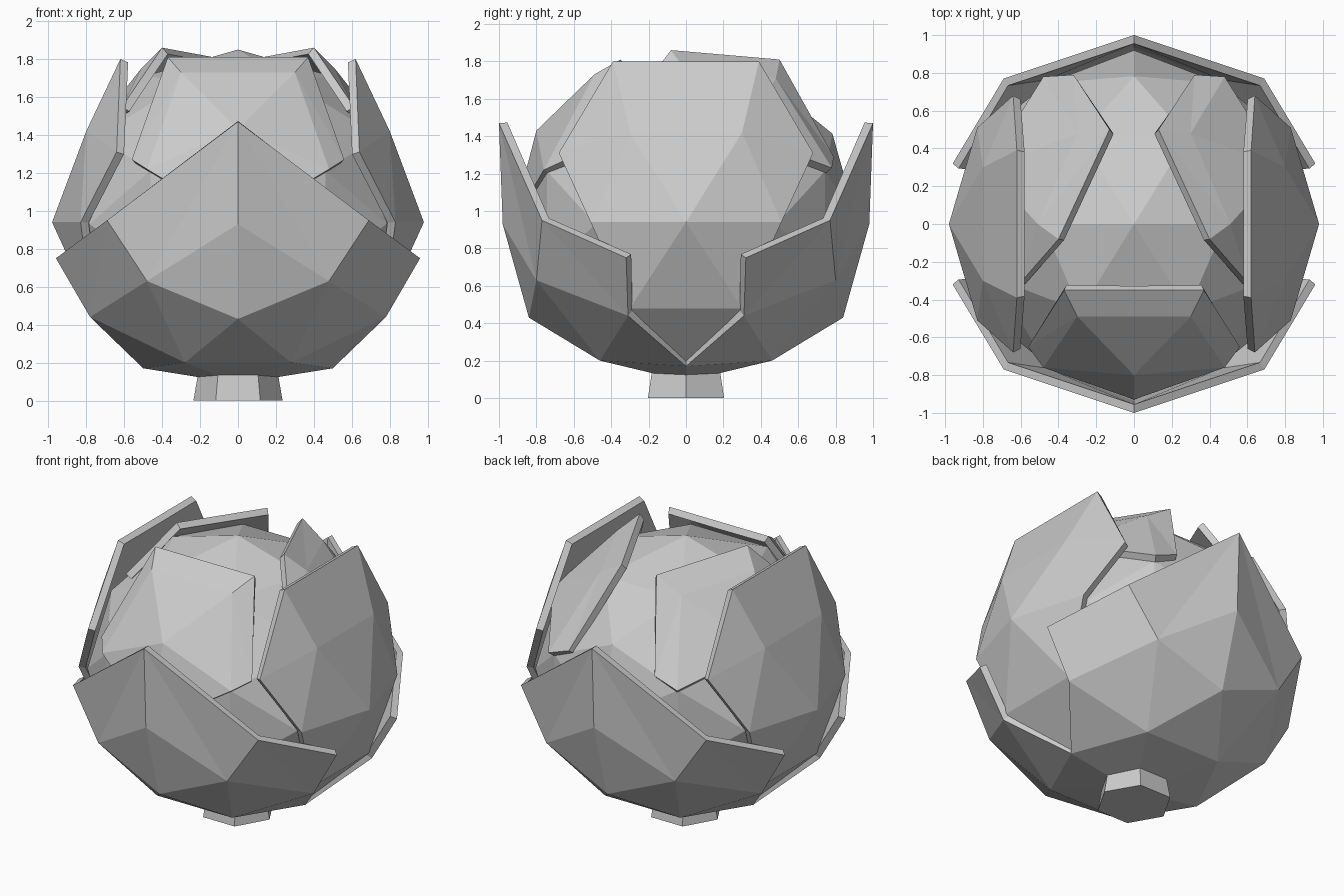
import bpy, bmesh, math
from mathutils import Matrix, Vector

if "Cube" in bpy.data.objects:
    bpy.data.objects.remove(bpy.data.objects["Cube"], do_unlink=True)

CENTRE = Vector((0, 0, 0.93))

grey = bpy.data.materials.new("plain_grey")
grey.use_nodes = True
grey.diffuse_color = (0.6, 0.6, 0.6, 1)
grey.node_tree.nodes["Principled BSDF"].inputs["Base Color"].default_value = (0.6, 0.6, 0.6, 1)


def make_object(name, bm):
    mesh = bpy.data.meshes.new(name)
    bm.to_mesh(mesh)
    bm.free()
    mesh.materials.append(grey)
    obj = bpy.data.objects.new(name, mesh)
    bpy.context.scene.collection.objects.link(obj)
    return obj


def leaf(name, points, faces, axis, turn=0, thickness=0.045):
    """Faceted half leaf, mirrored across an axis and thickened inward."""
    bm = bmesh.new()
    verts = {key: bm.verts.new(co) for key, co in points.items()}
    for word in faces.split():
        face = bm.faces.new([verts[key] for key in word])
        face.normal_update()
        if face.normal.dot(face.calc_center_median() - CENTRE) < 0:
            face.normal_flip()
    obj = make_object(name, bm)
    obj.rotation_euler.z = turn
    mirror = obj.modifiers.new("mirror", "MIRROR")
    mirror.use_axis = [axis == k for k in range(3)]
    solid = obj.modifiers.new("thickness", "SOLIDIFY")
    solid.thickness = thickness
    solid.offset = -1
    return obj


# Faceted core, flattened underneath
bm = bmesh.new()
bmesh.ops.create_icosphere(bm, subdivisions=2, radius=0.92,
                           matrix=Matrix.Rotation(-math.atan(2) / 2, 4, "Y"))
for v in bm.verts:
    if v.co.z < 0:
        v.co.z *= 0.85
    v.co += CENTRE
make_object("core", bm)

# Hexagonal stem
bm = bmesh.new()
bmesh.ops.create_cone(bm, cap_ends=True, segments=6, radius1=0.235, radius2=0.2,
                      depth=0.2, matrix=Matrix.Translation((0, 0, 0.1))
                      @ Matrix.Rotation(math.pi / 2, 4, "Z"))
# Put two stem corners on the x axis
widest = max(v.co.x for v in bm.verts)
if widest < 0.22:
    bmesh.ops.rotate(bm, verts=bm.verts, matrix=Matrix.Rotation(math.pi / 6, 3, "Z"))
make_object("stem", bm)

# Pointed outer leaves at front and back
outer = {
    "T": (0, -1, 1.47), "A": (0.69, -0.77, 0.95), "B": (0.96, -0.32, 0.75),
    "C": (0.78, -0.31, 0.44), "D": (0.5, 0, 0.17), "E": (0, 0, 0.09),
    "F": (0, -0.98, 0.93), "G": (0.48, -0.8, 0.63), "H": (0, -0.84, 0.43),
    "I": (0.28, -0.46, 0.2), "J": (0, -0.46, 0.2),
}
outer_faces = "TFG TGA GAC ABC FHG HIG GIC CID IDE HIJ IJE"
for name, turn in (("front_outer_leaf", 0), ("back_outer_leaf", math.pi)):
    leaf(name, outer, outer_faces, 0, turn)

# Broad flat-topped leaves on both sides
side = {
    "P": (0.62, 0.39, 1.8), "M": (0.62, 0, 1.8), "Q": (0.64, 0.68, 1.31),
    "R": (0.83, 0.51, 0.94), "S": (0.8, 0.3, 1.42), "N": (0.8, 0, 1.42),
    "O": (0.98, 0, 0.94), "C": (0.77, 0.3, 0.48), "K": (0.77, 0, 0.48),
    "D": (0.48, 0, 0.18),
}
side_faces = "PMNS PSQ SQR SRO SNO ORC OCK CKD"
for name, turn in (("left_side_leaf", 0), ("right_side_leaf", math.pi)):
    leaf(name, side, side_faces, 1, turn)

# Inner leaf at the front
inner = {
    "A": (0.37, -0.35, 1.81), "M": (0, -0.35, 1.81), "B": (0.3, -0.49, 1.73),
    "N": (0, -0.49, 1.73), "C": (0, -0.8, 1.43), "D": (0.56, -0.65, 1.27),
    "E": (0.48, -0.76, 1.22), "F": (0, -0.93, 0.93),
}
leaf("front_inner_leaf", inner, "MABN NBC ABD BCE BED CFE", 0)

# Pair of inner leaves opening over the top
top = {
    "A": (0.13, 0.5, 1.81), "B": (0.4, -0.08, 1.86), "C": (0.61, -0.32, 1.55),
    "D": (0.32, 0.79, 1.29), "W": (0.3, 0.48, 1.71), "T": (0.51, 0, 1.75),
    "U": (0.78, 0.3, 1.41), "V": (0.48, 0.78, 1.23),
}
leaf("top_inner_leaves", top, "ABT ATW BCT TCU TUW WUV AWD WVD", 0)
